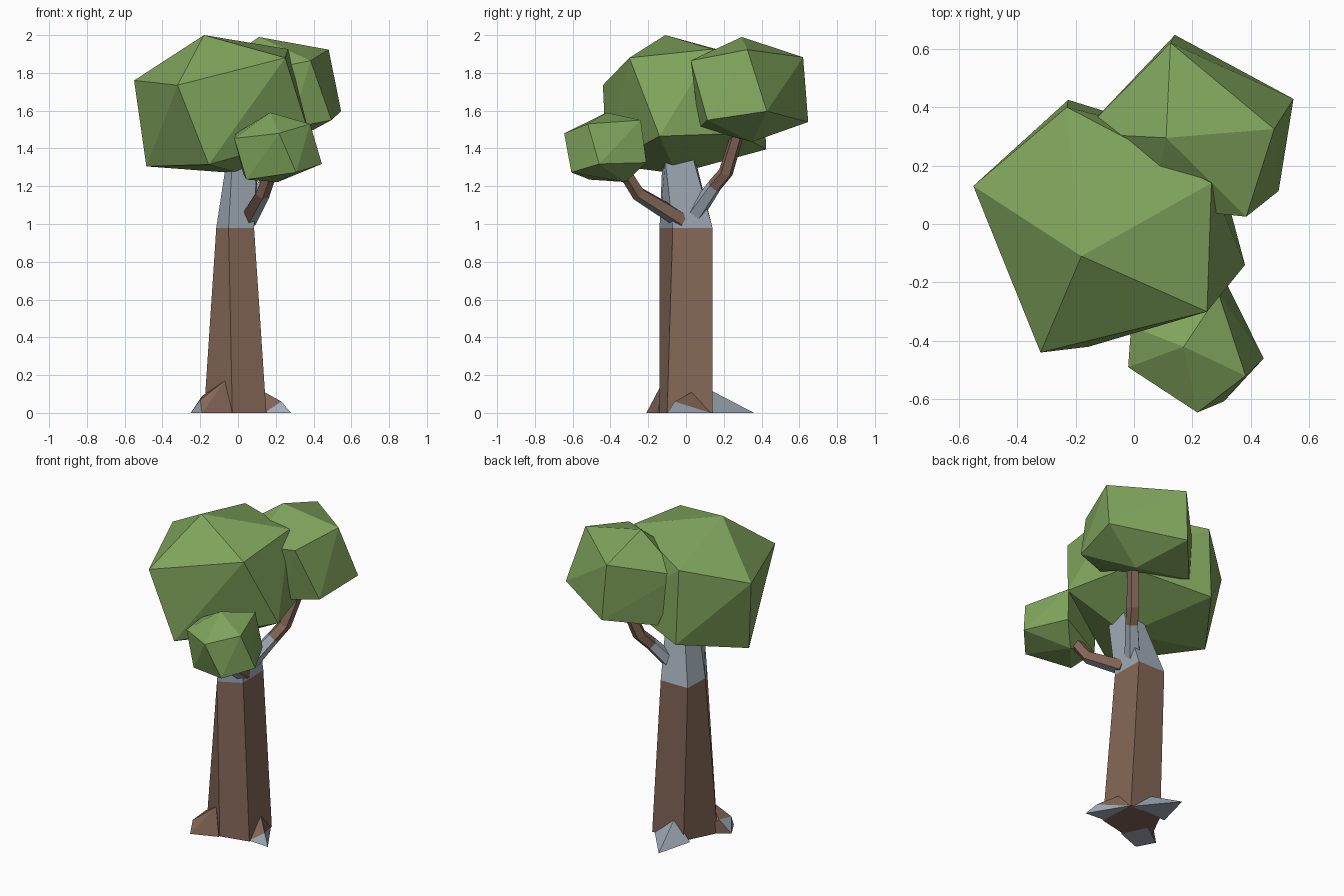
import bpy
import bmesh
import math
from mathutils import Vector

# Remove the default cube only
default_cube = bpy.data.objects.get("Cube")
if default_cube:
    bpy.data.objects.remove(default_cube, do_unlink=True)


def make_material(name, red, green, blue):
    material = bpy.data.materials.new(name)
    material.use_nodes = True
    colour = (red, green, blue, 1)
    material.diffuse_color = colour
    material.node_tree.nodes["Principled BSDF"].inputs["Base Color"].default_value = colour
    return material


LEAF = make_material("leaf green", .22, .38, .11)
BARK = make_material("bark brown", .23, .135, .095)
BARE = make_material("bare wood grey", .36, .42, .48)


def finish(mesh_data, name, materials, choose_material=None):
    """Turn a bmesh into a flat shaded object, colouring faces by a rule."""
    bmesh.ops.recalc_face_normals(mesh_data, faces=mesh_data.faces)
    mesh_data.normal_update()
    if choose_material:
        for face in mesh_data.faces:
            face.material_index = int(choose_material(face))
    mesh = bpy.data.meshes.new(name)
    mesh_data.to_mesh(mesh)
    mesh_data.free()
    for material in materials:
        mesh.materials.append(material)
    obj = bpy.data.objects.new(name, mesh)
    bpy.context.scene.collection.objects.link(obj)
    return obj


def hull(name, points, materials, choose_material=None):
    """Faceted solid wrapped around a few corner points."""
    mesh_data = bmesh.new()
    for point in points:
        mesh_data.verts.new(point)
    result = bmesh.ops.convex_hull(mesh_data, input=mesh_data.verts)
    inside = {item for item in result["geom_interior"] if isinstance(item, bmesh.types.BMVert)}
    bmesh.ops.delete(mesh_data, geom=list(inside), context="VERTS")
    return finish(mesh_data, name, materials, choose_material)


def loft(name, rings, materials, choose_material=None):
    """Skin a stack of matching rings and cap both ends."""
    mesh_data = bmesh.new()
    loops = [[mesh_data.verts.new(point) for point in ring] for ring in rings]
    for lower, upper in zip(loops, loops[1:]):
        for i in range(len(lower)):
            j = (i + 1) % len(lower)
            mesh_data.faces.new((lower[i], lower[j], upper[j], upper[i]))
    mesh_data.faces.new(loops[0][::-1])
    mesh_data.faces.new(loops[-1])
    return finish(mesh_data, name, materials, choose_material)


def branch(name, path, radii, choose_material):
    """Five-sided tapering limb following a bent path."""
    path = [Vector(point) for point in path]
    rings = []
    for i, (centre, radius) in enumerate(zip(path, radii)):
        direction = path[min(i + 1, len(path) - 1)] - path[max(i - 1, 0)]
        side = direction.cross(Vector((0, 0, 1))).normalized()
        up = side.cross(direction).normalized()
        angles = [math.tau * k / 5 for k in range(5)]
        rings.append([centre + radius * (side * math.cos(a) + up * math.sin(a)) for a in angles])
    return loft(name, rings, [BARK, BARE], choose_material)


# Trunk: brown column with a bare grey neck that narrows into the leaves
base_ring = [(-.03, -.14), (.15, -.1), (.14, .14), (-.08, .14), (-.18, -.06)]
shoulder_ring = [(-.05, -.14), (.085, -.07), (.08, .14), (-.11, .14), (-.115, -.03)]
neck_ring = [(-.03, -.125), (.1, -.11), (.11, .04), (-.02, .05), (-.06, -.03)]
trunk_rings = [
    [(x, y, z) for x, y in ring]
    for ring, z in ((base_ring, 0), (shoulder_ring, .98), (neck_ring, 1.34))
]
loft("trunk", trunk_rings, [BARK, BARE],
     lambda face: face.calc_center_median().z > 1)

# Roots
hull("front_root", [
    (-.07, -.12, .17), (-.2, -.17, .07), (-.19, -.21, 0), (-.03, -.15, 0),
    (-.25, -.1, 0), (-.19, -.06, .09), (-.1, 0, 0),
], [BARK, BARE], lambda face: face.normal.x < -.8 or face.normal.z < -.9)
hull("side_root", [
    (.14, .03, .11), (.23, -.06, .06), (.28, -.1, 0), (.14, -.09, 0), (.14, .13, 0),
], [BARK, BARE],
    lambda face: face.normal.z < -.9 or face.calc_center_median().x > .21)
hull("back_root", [
    (-.01, .13, .12), (-.06, .36, 0), (.13, .13, 0), (-.12, .13, 0),
], [BARE])

# Branches
branch("front_branch",
       [(.05, -.02, 1.02), (.13, -.25, 1.16), (.18, -.34, 1.3)],
       [.05, .04, .035],
       lambda face: face.normal.z < -.75)
branch("back_branch",
       [(.04, .04, 1.04), (.14, .15, 1.2), (.18, .21, 1.27), (.24, .28, 1.5)],
       [.05, .04, .04, .035],
       lambda face: face.calc_center_median().z < 1.2)

# Leaf clumps: peak, upper ring, lower ring, underside
hull("main_leaf_clump", [
    (-.18, -.11, 2),
    (-.55, .13, 1.76), (-.32, -.44, 1.735), (.25, -.3, 1.88),
    (.265, .14, 1.926), (-.23, .4, 1.86),
    (-.485, .06, 1.305), (-.155, -.42, 1.315), (.38, -.14, 1.465),
    (.27, .27, 1.48), (-.225, .425, 1.395),
    (.02, -.05, 1.267),
], [LEAF])
hull("back_leaf_clump", [
    (.11, .295, 1.99),
    (.384, .025, 1.865), (.48, .325, 1.923), (.125, .62, 1.883),
    (-.18, .31, 1.78), (.06, .06, 1.8),
    (.495, .113, 1.55), (.546, .428, 1.597), (.14, .647, 1.54),
    (-.08, .4, 1.47), (.28, .07, 1.51),
    (.28, .35, 1.435),
], [LEAF])
hull("front_leaf_clump", [
    (.17, -.42, 1.59),
    (-.02, -.49, 1.453), (.217, -.645, 1.48), (.382, -.52, 1.53),
    (.29, -.24, 1.55), (-.01, -.35, 1.48),
    (.045, -.51, 1.235), (.308, -.607, 1.273), (.444, -.46, 1.318),
    (.32, -.21, 1.325), (.03, -.32, 1.26),
    (.21, -.32, 1.222),
], [LEAF])
